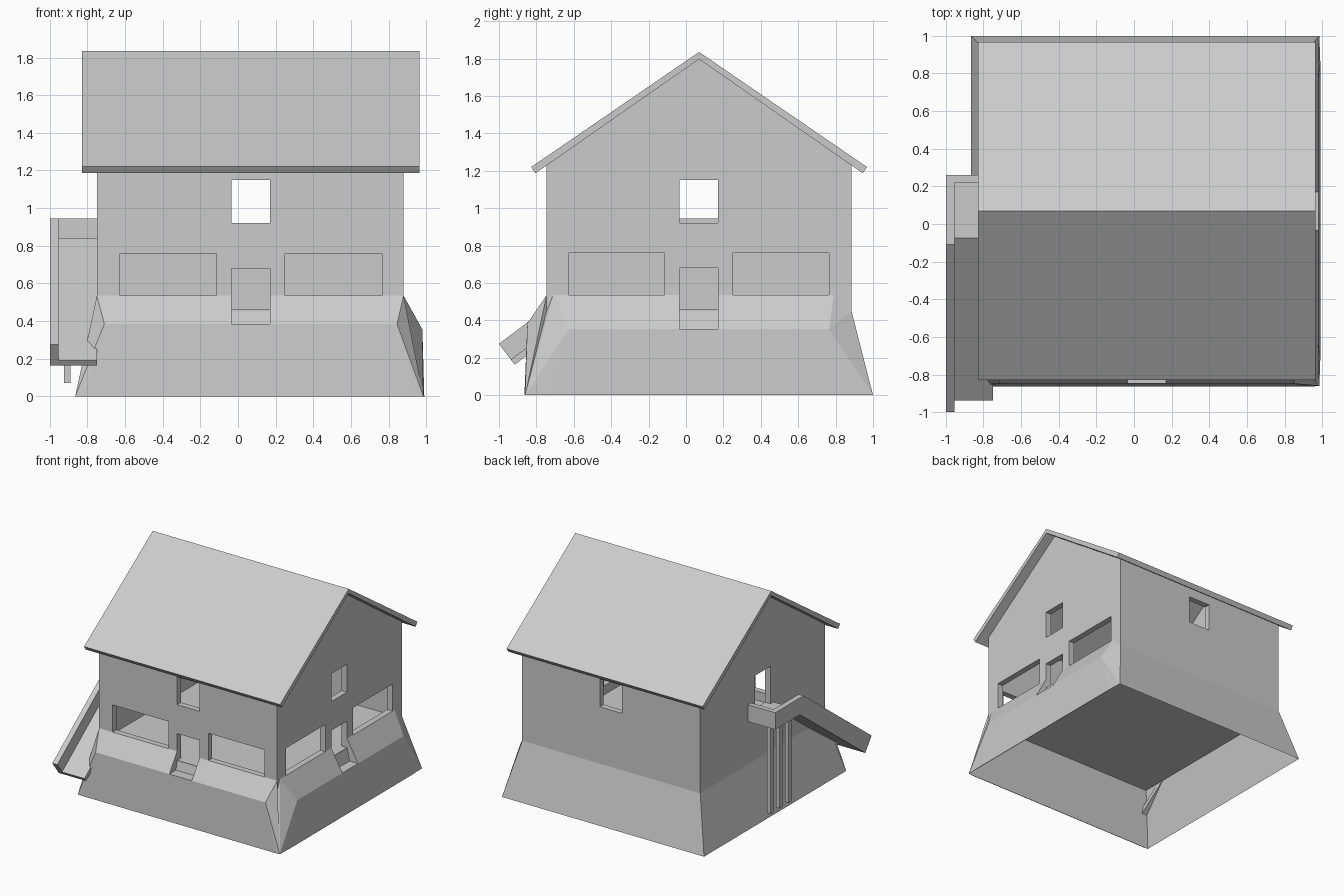
import bpy, bmesh

if "Cube" in bpy.data.objects:
    bpy.data.objects.remove(bpy.data.objects["Cube"])

mat = bpy.data.materials.new("plain grey")
mat.diffuse_color = (0.6, 0.6, 0.6, 1)
mat.use_nodes = True
mat.node_tree.nodes["Principled BSDF"].inputs["Base Color"].default_value = mat.diffuse_color


def make(name, bm):
    bmesh.ops.recalc_face_normals(bm, faces=bm.faces)
    me = bpy.data.meshes.new(name)
    bm.to_mesh(me)
    bm.free()
    me.materials.append(mat)
    ob = bpy.data.objects.new(name, me)
    bpy.context.collection.objects.link(ob)
    return ob


def prism(name, profile, x0, x1):
    """Extrude a (y, z) profile along x."""
    bm = bmesh.new()
    a = [bm.verts.new((x0, y, z)) for y, z in profile]
    b = [bm.verts.new((x1, y, z)) for y, z in profile]
    n = len(profile)
    bm.faces.new(a)
    bm.faces.new(b[::-1])
    for i in range(n):
        j = (i + 1) % n
        bm.faces.new((a[i], b[i], b[j], a[j]))
    return make(name, bm)


def box(name, x0, x1, y0, y1, z0, z1):
    return prism(name, [(y0, z0), (y1, z0), (y1, z1), (y0, z1)], x0, x1)


def hull(name, points):
    bm = bmesh.new()
    for p in points:
        bm.verts.new(p)
    bmesh.ops.convex_hull(bm, input=bm.verts)
    loose = [v for v in bm.verts if not v.link_faces]
    bmesh.ops.delete(bm, geom=loose, context='VERTS')
    bmesh.ops.dissolve_limit(bm, angle_limit=0.01, verts=bm.verts, edges=bm.edges)
    return make(name, bm)


def cut(ob, cutter):
    cutter.hide_render = True
    mod = ob.modifiers.new("cut", 'BOOLEAN')
    mod.operation = 'DIFFERENCE'
    mod.solver = 'EXACT'
    mod.object = cutter
    bpy.context.view_layer.objects.active = ob
    bpy.ops.object.modifier_apply(modifier=mod.name)
    bpy.data.objects.remove(cutter)


WX0, WX1, WY0, WY1 = -0.75, 0.88, -0.745, 0.885   # wall footprint
FX0, FX1, FY0, FY1 = -0.865, 0.985, -0.86, 1.0    # flared footprint
RIDGE, SLOPE, T = 0.07, 0.687, 0.05


def gable(inset, z0, peak):
    y0, y1 = WY0 + inset, WY1 - inset
    return [(y0, z0), (y1, z0), (y1, peak - SLOPE * (y1 - RIDGE)),
            (RIDGE, peak), (y0, peak - SLOPE * (RIDGE - y0))]


# Hollow walls with a floor
walls = prism("walls", gable(0, 0.44, 1.797), WX0, WX1)
cut(walls, prism("room_cutter", gable(T, 0.46, 1.95), WX0 + T, WX1 - T))

# Window and door openings: front and right walls share one layout
D0, D1 = -0.035, 0.17
layout = [(-0.628, -0.115, 0.535, 0.76), (0.25, 0.765, 0.535, 0.76),
          (D0, D1, 0.46, 0.68), (D0, D1, 0.92, 1.15)]
for a, b, z0, z1 in layout:
    cut(walls, box("opening_cutter", a, b, WY0 - 0.1, WY0 + 0.1, z0, z1))
    cut(walls, box("opening_cutter", WX1 - 0.1, WX1 + 0.1, a, b, z0, z1))
cut(walls, box("back_window_cutter", D0, D1, WY1 - 0.1, WY1 + 0.1, 0.92, 1.15))
cut(walls, box("slide_door_cutter", WX0 - 0.1, WX0 + 0.1, D0, D1, 0.84, 1.15))

# Pitched roof
prism("roof", [(-0.828, 1.22), (RIDGE, 1.835), (0.968, 1.22), (0.945, 1.187),
               (RIDGE, 1.797), (-0.805, 1.187)], -0.83, 0.965)

# Flared skirt, open underneath
bm = bmesh.new()
top = [bm.verts.new((x, y, 0.45)) for x, y in
       ((WX0, WY0), (WX1, WY0), (WX1, WY1), (WX0, WY1))]
low = [bm.verts.new((x, y, 0)) for x, y in
       ((FX0, FY0), (FX1, FY0), (FX1, FY1), (FX0, FY1))]
for i in range(4):
    j = (i + 1) % 4
    bm.faces.new((low[i], low[j], top[j], top[i]))
make("flared_skirt", bm)

# Front bank against the wall, notched at the door
bank = hull("front_bank", [
    (WX0, WY0, 0.535), (WX1, WY0, 0.535), (WX0, WY0, 0.45), (WX1, WY0, 0.45),
    (-0.71, -0.848, 0.385), (0.845, -0.848, 0.385),
    (-0.82, -0.864, 0), (0.945, -0.864, 0), (FX0, FY0, 0), (FX1, FY0, 0)])
cut(bank, box("notch_cutter", D0, D1, -1, -0.6, 0.385, 0.7))

# Right bank, with longer tapered ends
bank = hull("right_bank", [
    (WX1, -0.71, 0.535), (WX1, 0.79, 0.535), (WX1, WY0, 0.45), (WX1, WY1, 0.45),
    (0.98, -0.625, 0.355), (0.98, 0.765, 0.355),
    (0.99, -0.72, 0), (0.99, 0.86, 0), (FX1, FY0, 0), (FX1, FY1, 0)])
cut(bank, box("notch_cutter", 0.7, 1.1, D0, D1, 0.355, 0.7))

# Side slide: outer rail, chute with platform, back rail
prism("slide_rail", [(0.26, 0.945), (-0.11, 0.945), (-1.0, 0.275),
                     (-0.916, 0.163), (-0.063, 0.805), (0.26, 0.805)], -1.0, -0.955)
prism("slide_chute", [(0.26, 0.84), (-0.075, 0.84), (-0.937, 0.191),
                      (-0.916, 0.163), (-0.063, 0.805), (0.26, 0.805)], -0.955, -0.75)
box("platform_back_rail", -0.955, -0.75, 0.22, 0.26, 0.84, 0.945)

# Platform legs
for y in (0.195, 0.078, -0.04):
    box("platform_leg", -0.925, -0.89, y - 0.018, y + 0.018, 0.07, 0.81)
